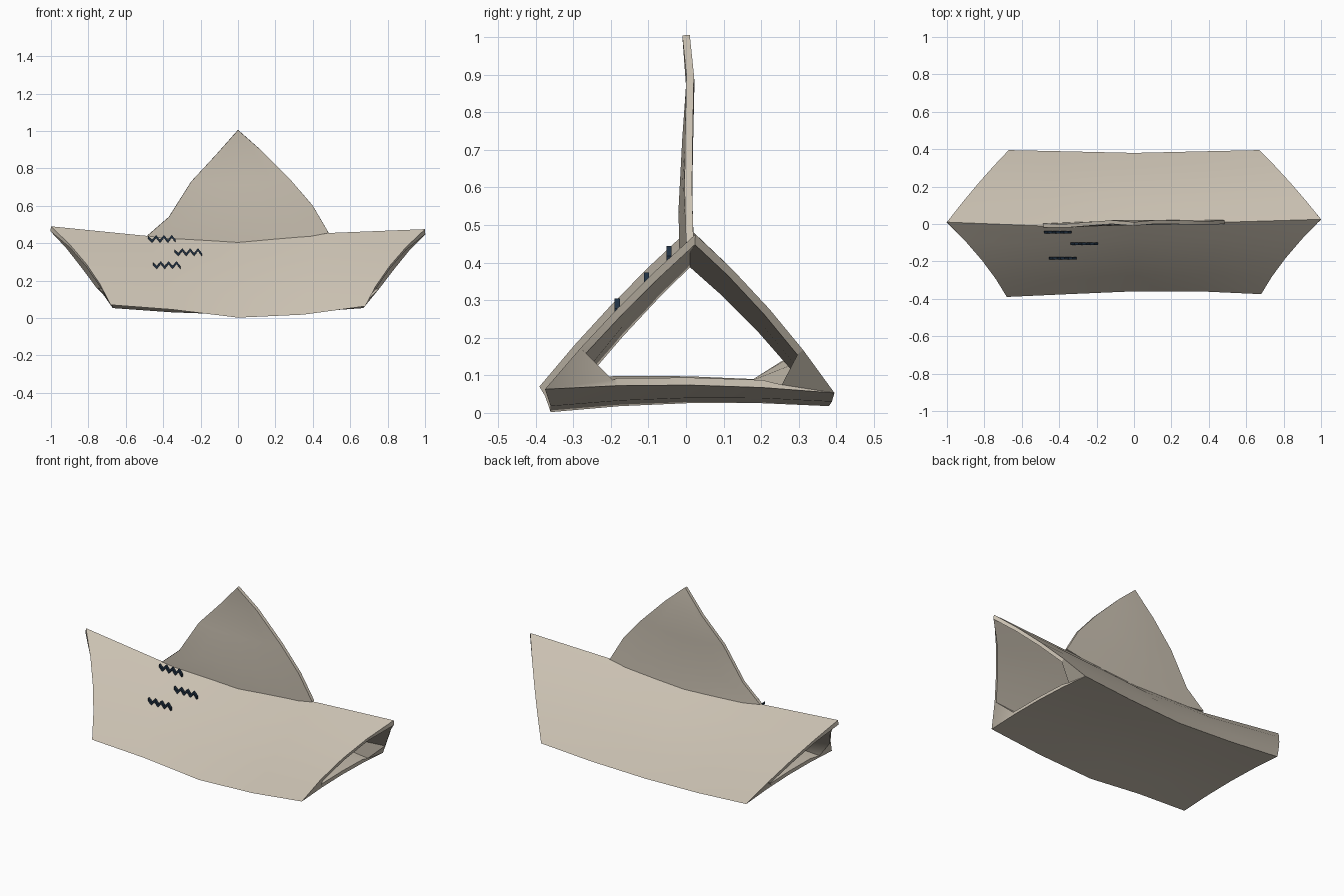
import bpy
import bmesh
from mathutils import Vector

if "Cube" in bpy.data.objects:
    bpy.data.objects.remove(bpy.data.objects["Cube"])


def material(name, rgb):
    m = bpy.data.materials.new(name)
    m.use_nodes = True
    m.diffuse_color = (*rgb, 1)
    m.node_tree.nodes["Principled BSDF"].inputs["Base Color"].default_value = (*rgb, 1)
    return m


paper = material("warm paper", (0.60, 0.54, 0.45))
ink = material("navy ink", (0.014, 0.03, 0.055))


def sheet(name, rows, mat, thickness, offset, closed=False):
    """Skin rows of points with quads, thicken them and smooth gentle bends."""
    bm = bmesh.new()
    grid = [[bm.verts.new(p) for p in row] for row in rows]
    n = len(rows[0])
    for a, b in zip(grid, grid[1:]):
        for k in range(n if closed else n - 1):
            j = (k + 1) % n
            bm.faces.new((a[k], a[j], b[j], b[k]))
    bmesh.ops.remove_doubles(bm, verts=bm.verts, dist=0.0005)
    mesh = bpy.data.meshes.new(name)
    bm.to_mesh(mesh)
    bm.free()
    mesh.materials.append(mat)
    obj = bpy.data.objects.new(name, mesh)
    bpy.context.collection.objects.link(obj)
    mod = obj.modifiers.new("thickness", "SOLIDIFY")
    mod.thickness = thickness
    mod.offset = offset
    mod.use_even_offset = True
    bpy.ops.object.select_all(action="DESELECT")
    obj.select_set(True)
    bpy.context.view_layer.objects.active = obj
    bpy.ops.object.modifier_apply(modifier=mod.name)
    return obj


# Hull: three bowed paper panels folded into an open-ended tube
ridge = [(-1, .01, .49), (-.5, -.01, .44), (0, .01, .415), (.5, .01, .455), (1, .025, .475)]
front = [(-.68, -.39, .07), (-.35, -.375, .045), (0, -.36, .002), (.35, -.36, .018), (.68, -.375, .063)]
back = [(-.67, .395, .053), (-.35, .388, .03), (0, .38, .018), (.35, .388, .03), (.67, .395, .053)]
bows = [(0, -.008, .008), (0, 0, .016), (0, .012, .012)]
STEPS = 4
rings = []
for i, corners in enumerate(zip(ridge, front, back)):
    ring = []
    for s in range(3):
        a, b = Vector(corners[s]), Vector(corners[(s + 1) % 3])
        bow = Vector(bows[s])
        if s == 0:
            bow.x = 0.03 * (2 - i) / 2  # front panel ends curve inward
        for k in range(STEPS):
            t = k / STEPS
            ring.append(a.lerp(b, t) + bow * 4 * t * (1 - t))
    rings.append(ring)
sheet("hull", rings, paper, 0.02, -1, closed=True)
bpy.ops.object.shade_smooth_by_angle()

# Sail: curved triangular sheet standing on the ridge
left = [(-.485, -.008, .44), (-.37, -.01, .54), (-.25, 0, .73), (-.12, .01, .87), (0, 0, 1.005)]
right = [(.485, .01, .455), (.4, .006, .6), (.28, .008, .74), (.12, .011, .9), (0, 0, 1.005)]
rows = []
for i, (a, b) in enumerate(zip(left, right)):
    sag = Vector((0, .008, -.05)) * (1 - i / 4)
    rows.append([Vector(a).lerp(Vector(b), k / 6) + sag * 4 * k / 6 * (1 - k / 6)
                 for k in range(7)])
sheet("sail", rows, paper, 0.02, 0)
bpy.ops.object.shade_smooth_by_angle()

# Waves: three small upright zigzag strips on the front panel
for n, (x, y, z) in enumerate([(-.48, -.045, .423), (-.34, -.105, .352), (-.455, -.183, .283)]):
    strip = []
    for k in range(8):
        px = x + 0.147 * k / 7
        pz = z + (0.013 if k % 2 == 0 else -0.013) * (0.6 if k == 0 else 1)
        strip.append([(px, y, pz - .008), (px, y, pz + .008)])
    sheet(f"wave_{n + 1}", strip, ink, 0.014, 0)
